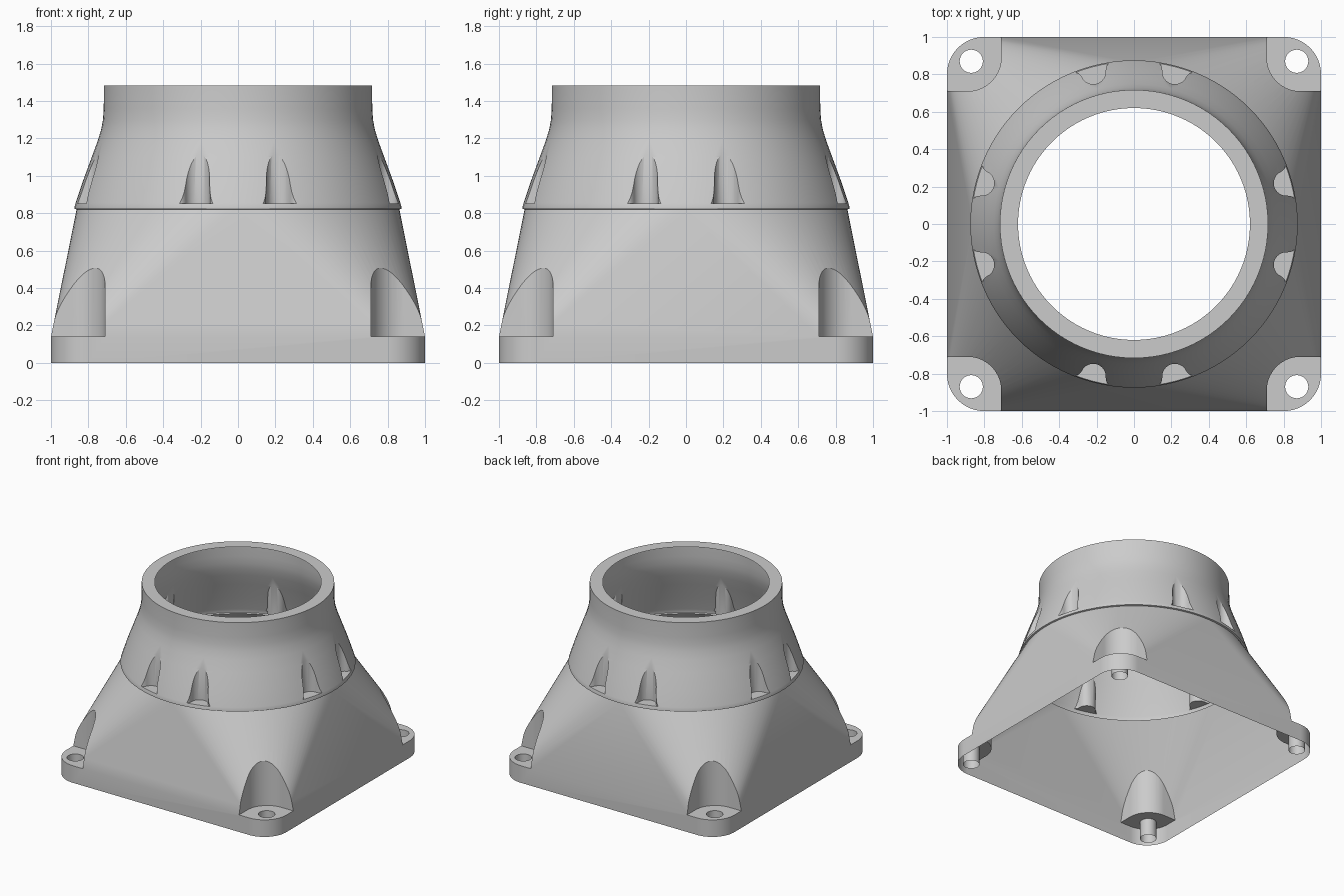
import bpy, bmesh, math
from math import cos, sin, pi, radians

if "Cube" in bpy.data.objects:
    bpy.data.objects.remove(bpy.data.objects["Cube"])

SEG = 24  # segments per quarter turn


def new_object(name, bm):
    bmesh.ops.remove_doubles(bm, verts=bm.verts, dist=1e-5)
    bmesh.ops.recalc_face_normals(bm, faces=bm.faces)
    me = bpy.data.meshes.new(name)
    bm.to_mesh(me)
    bm.free()
    ob = bpy.data.objects.new(name, me)
    bpy.context.collection.objects.link(ob)
    return ob


def ring(half, rad, z):
    """Rounded square; half == rad gives a circle."""
    c = half - rad
    pts = []
    for q in range(4):
        mid = q * pi / 2 + pi / 4
        sx, sy = (1 if cos(mid) > 0 else -1), (1 if sin(mid) > 0 else -1)
        for i in range(SEG + 1):
            a = q * pi / 2 + i / SEG * pi / 2
            pts.append((sx * c + rad * cos(a), sy * c + rad * sin(a), z))
    return pts


def prism(name, pts, z0, z1):
    bm = bmesh.new()
    lo = [bm.verts.new((x, y, z0)) for x, y in pts]
    hi = [bm.verts.new((x, y, z1)) for x, y in pts]
    n = len(pts)
    for i in range(n):
        j = (i + 1) % n
        bm.faces.new((lo[i], lo[j], hi[j], hi[i]))
    bm.faces.new(lo[::-1])
    bm.faces.new(hi)
    return new_object(name, bm)


def rotated(pts, a):
    return [(x * cos(a) - y * sin(a), x * sin(a) + y * cos(a)) for x, y in pts]


# Body: square base lofted to a round collar
rings = [ring(1, 0.2, 0), ring(1, 0.2, 0.14)]
profile = [(0.863, 0.82), (0.875, 0.824), (0.875, 0.832), (0.868, 0.855),
           (0.83, 0.97), (0.782, 1.10), (0.749, 1.19), (0.731, 1.25),
           (0.722, 1.30), (0.718, 1.36), (0.717, 1.482), (0.62, 1.482)]
rings += [ring(r, r, z) for r, z in profile]
bm = bmesh.new()
vr = [[bm.verts.new(p) for p in r] for r in rings]
for a, b in zip(vr, vr[1:]):
    n = len(a)
    for i in range(n):
        j = (i + 1) % n
        bm.faces.new((a[i], a[j], b[j], b[i]))
bm.faces.new(vr[0][::-1])
bm.faces.new(vr[-1])
bmesh.ops.dissolve_degenerate(bm, dist=1e-5, edges=bm.edges)
body = new_object("duct_adapter", bm)

# Corner pockets and screw holes
cutters = []
arc = [(0.89 + 0.18 * cos(pi + t * pi / 40), 0.89 + 0.18 * sin(pi + t * pi / 40))
       for t in range(21)]
pocket = arc + [(1.3, 0.71), (1.3, 1.3), (0.71, 1.3)]
hole = [(0.87 + 0.062 * cos(t * pi / 16), 0.87 + 0.062 * sin(t * pi / 16)) for t in range(32)]
for k in range(4):
    cutters.append(prism("pocket_cutter", rotated(pocket, k * pi / 2), 0.14, 0.9))
    cutters.append(prism("hole_cutter", rotated(hole, k * pi / 2), -0.1, 0.3))

# Collar recesses: rounded slot flaring outward
side = [(0.843 + 0.067 * cos(radians(d)), 0.067 * sin(radians(d))) for d in range(180, 99, -10)]
side += [(0.845, 0.071), (0.856, 0.08), (0.864, 0.093), (0.868, 0.105), (1.0, 0.105)]
recess = side + [(x, -y) for x, y in side[:0:-1]]
for k in range(4):
    for s in (-15, 15):
        cutters.append(prism("recess_cutter", rotated(recess, k * pi / 2 + radians(s)), 0.852, 1.3))

bpy.context.view_layer.objects.active = body
body.select_set(True)
for c in cutters:
    c.hide_render = True
    m = body.modifiers.new("cut", 'BOOLEAN')
    m.operation = 'DIFFERENCE'
    m.solver = 'EXACT'
    m.object = c
    bpy.ops.object.modifier_apply(modifier=m.name)
    bpy.data.objects.remove(c, do_unlink=True)

# Open the underside and the round mouth, leaving a thin shell
bm = bmesh.new()
bm.from_mesh(body.data)
gone = [f for f in bm.faces
        if all(v.co.z < 0.001 for v in f.verts)
        or all(v.co.z > 1.48 and v.co.xy.length < 0.63 for v in f.verts)]
bmesh.ops.delete(bm, geom=gone, context='FACES')
bm.to_mesh(body.data)
bm.free()
bpy.ops.object.shade_smooth_by_angle(angle=radians(30))
